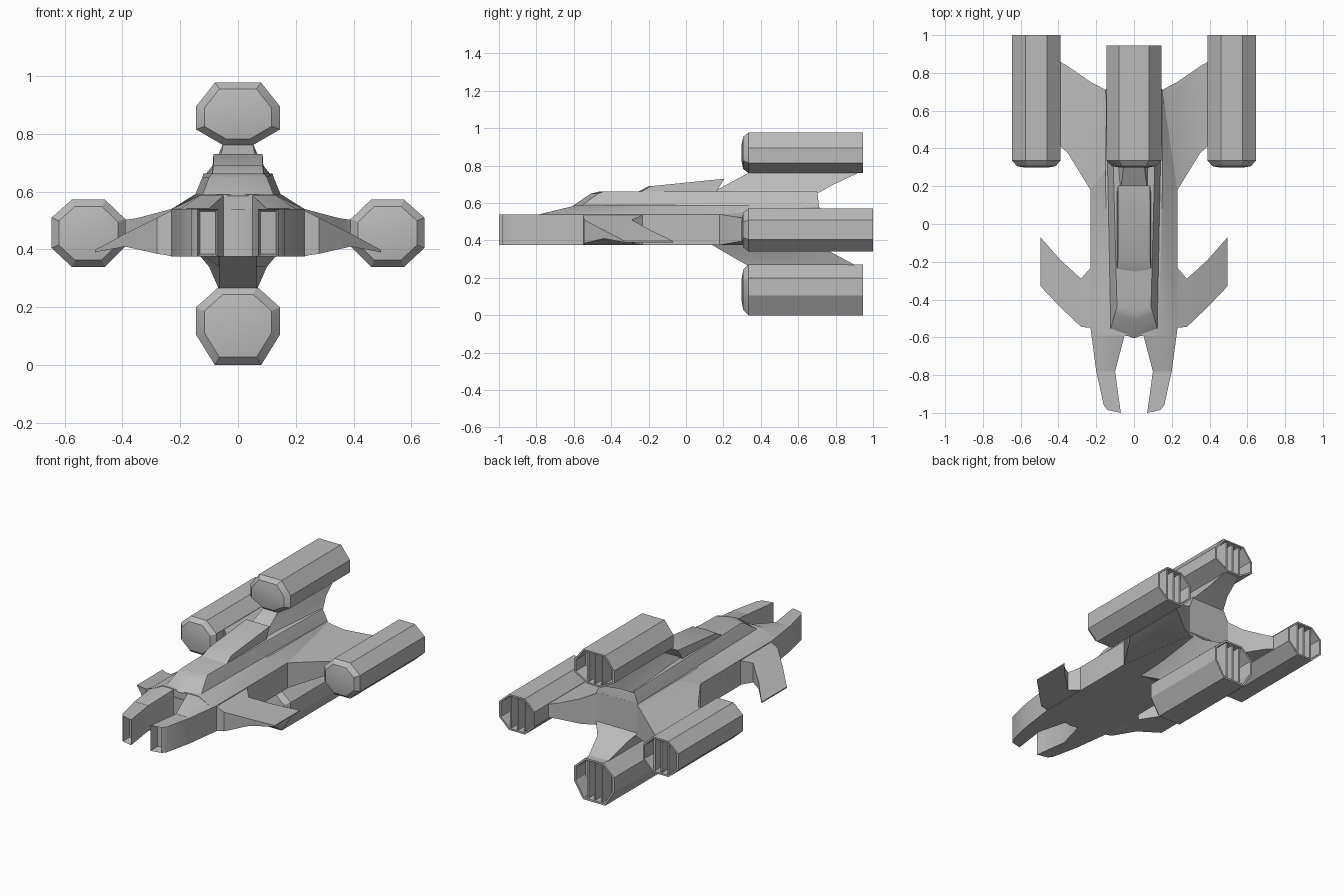
import bpy, bmesh, math
from mathutils import Vector

cube = bpy.data.objects.get("Cube")
if cube:
    bpy.data.objects.remove(cube, do_unlink=True)

GREY = (0.5, 0.5, 0.5, 1)
grey = bpy.data.materials.new("hull grey")
grey.use_nodes = True
grey.diffuse_color = GREY
grey.node_tree.nodes["Principled BSDF"].inputs["Base Color"].default_value = GREY


def finish(name, bm):
    bmesh.ops.recalc_face_normals(bm, faces=bm.faces)
    mesh = bpy.data.meshes.new(name)
    bm.to_mesh(mesh)
    bm.free()
    mesh.materials.append(grey)
    ob = bpy.data.objects.new(name, mesh)
    bpy.context.collection.objects.link(ob)
    bpy.ops.object.select_all(action='DESELECT')
    ob.select_set(True)
    bpy.context.view_layer.objects.active = ob
    bpy.ops.object.shade_smooth_by_angle(angle=math.radians(28))
    return ob


def skin(rings):
    """Closed solid through rings of equal point count."""
    bm = bmesh.new()
    loops = [[bm.verts.new(p) for p in ring] for ring in rings]
    n = len(loops[0])
    for a, b in zip(loops, loops[1:]):
        for i in range(n):
            j = (i + 1) % n
            bm.faces.new((a[i], a[j], b[j], b[i]))
    bm.faces.new(loops[0])
    bm.faces.new(loops[-1])
    return bm


def loft(name, rings):
    return finish(name, skin(rings))


def pair(name, rings):
    """The same solid on the left (+x) and on the right."""
    loft("left_" + name, rings)
    loft("right_" + name, [[(-x, y, z) for x, y, z in r] for r in rings])


def sym(half):
    """Complete a half outline across x = 0."""
    return half + [(-x, *rest) for x, *rest in reversed(half) if x > 0]


# Lower hull with two forward prongs, their tips hollowed
outline = sym([(0, -.6), (.05, -.59), (.10, -.78), (.07, -1), (.14, -.985), (.16, -.96),
               (.20, -.78), (.23, -.55), (.23, .18), (.15, .71)])
bm = skin([[(x, y, z) for x, y in outline] for z in (.375, .54)])
bmesh.ops.recalc_face_normals(bm, faces=bm.faces)
tips = [f for f in bm.faces if f.normal.y < -.8 and f.calc_center_median().y < -.98]
bmesh.ops.inset_individual(bm, faces=tips, thickness=.012)
bmesh.ops.translate(bm, verts=list({v for f in tips for v in f.verts}), vec=(0, .06, 0))
finish("lower_hull", bm)

# Sloping shoulders above the lower hull, and their taper onto the prongs
pair("prong_ramp", [
    [(.10, -.78, .53), (.20, -.78, .54), (.17, -.78, .541), (.10, -.78, .541)],
    [(.05, -.59, .53), (.225, -.59, .54), (.13, -.59, .587), (.05, -.59, .587)]])
loft("shoulders", [
    sym([(0, y, .5), (w, y, .54), (a, y, .59), (0, y, .59)])
    for y, w, a in ((-.59, .225, .13), (-.55, .23, .132), (.18, .23, .15), (.71, .15, .149))])

# Upper hull with a pointed, raked nose
loft("upper_hull", [
    sym([(0, -.605, .585), (.125, -.56, .585), (.15, .71, .585)]),
    sym([(0, -.51, .65), (.1, -.47, .65), (.123, .704, .65)]),
    sym([(0, -.46, .662), (.09, -.44, .662), (.12, .70, .662)])])

# Raised spine
loft("spine", [
    sym([(0, -.265, .655), (.09, -.25, .655), (.09, .16, .655)]),
    sym([(0, -.2, .69), (.085, -.19, .69), (.085, .205, .73)])])

# Swept winglets near the front: x, front y, rear y, bottom z, top z
pair("winglet", [
    [(x, y0, lo), (x, y1, lo), (x, y1, hi), (x, y0, hi)]
    for x, y0, y1, lo, hi in ((.22, -.55, -.22, .376, .54), (.28, -.545, -.29, .385, .51),
                              (.39, -.44, -.19, .41, .455), (.495, -.33, -.07, .39, .398))])

# Pylons to the side engines
pair("side_pylon", [
    [(x, y0, lo), (x, y1, lo), (x, y1, hi), (x, y0, hi)]
    for x, y0, y1, lo, hi in ((.13, .1, .70, .376, .59), (.23, .18, .752, .376, .54),
                              (.35, .375, .835, .41, .508), (.41, .43, .87, .42, .5))])


# Pylons to the top and bottom engines: z, front y, rear y, front half width, rear half width
def upright_pylon(name, rows):
    loft(name, [[(-f, y0, z), (f, y0, z), (b, y1, z), (-b, y1, z)] for z, y0, y1, f, b in rows])


upright_pylon("top_pylon", [(.65, .13, .70, .07, .12), (.70, .22, .79, .065, .08),
                            (.77, .35, .94, .05, .05)])
upright_pylon("bottom_pylon", [(.40, .10, .71, .065, .15), (.34, .20, .77, .065, .10),
                               (.26, .34, .92, .065, .065)])


# Engines: eight-sided pods with a domed front, hollow exhaust and upright vanes
def engine(name, profile, back):
    cx = sum(p[0] for p in profile) / 8
    cz = (min(p[1] for p in profile) + max(p[1] for p in profile)) / 2

    def ring(s, y):
        return [(cx + (x - cx) * s, y, cz + (z - cz) * s) for x, z in profile]

    loft(name, [ring(.45, .298), ring(.8, .306), ring(1, .335),
                ring(1, back), ring(.91, back), ring(.9, back - .1)])
    h = (max(p[1] for p in profile) - cz) * .9
    for i, dx in enumerate((-.05, 0, .05)):
        x0, x1 = cx + dx - .006, cx + dx + .006
        loft(f"{name}_vane_{i + 1}", [
            [(x0, y, cz - h), (x1, y, cz - h), (x1, y, cz + h), (x0, y, cz + h)]
            for y in (back - .105, back - .008)])


side = [(.39, .41), (.39, .505), (.46, .572), (.575, .572),
        (.645, .51), (.645, .405), (.575, .34), (.46, .34)]
engine("left_engine", side, 1)
engine("right_engine", [(-x, z) for x, z in side], 1)
engine("top_engine", sym([(.08, .977), (.145, .895), (.145, .815), (.05, .76)]), .945)
engine("bottom_engine", sym([(.08, 0), (.145, .105), (.145, .2), (.065, .272)]), .945)
